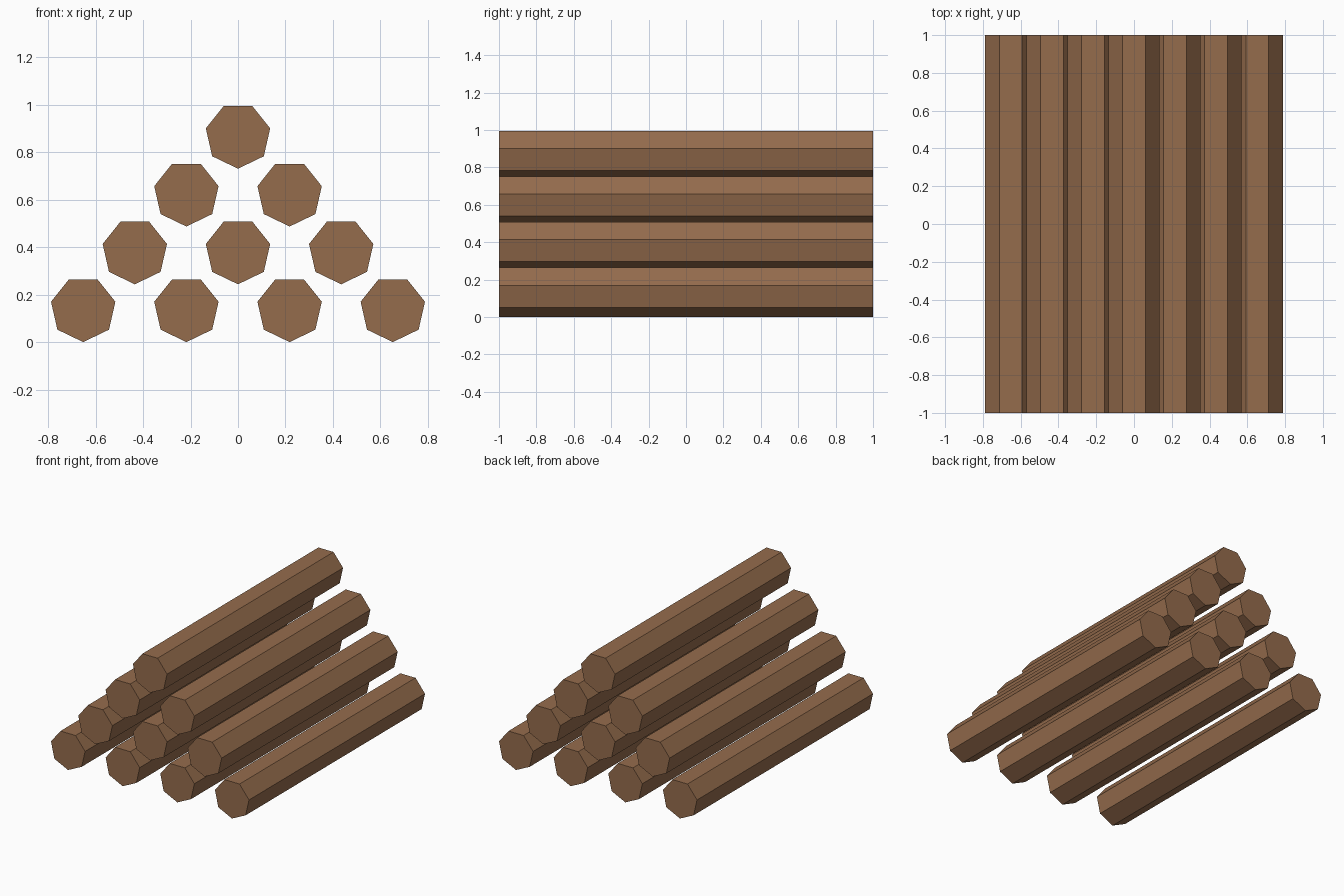
import bpy
import math

if "Cube" in bpy.data.objects:
    bpy.data.objects.remove(bpy.data.objects["Cube"])

RADIUS = 0.139      # seven-sided log
LENGTH = 2.0
STEP_X = 0.4348     # spacing within a row
STEP_Z = 0.2435     # spacing between rows

# Brown wood
wood = bpy.data.materials.new("brown_wood")
wood.diffuse_color = (0.30, 0.15, 0.073, 1.0)
wood.use_nodes = True
wood.node_tree.nodes["Principled BSDF"].inputs["Base Color"].default_value = wood.diffuse_color


def add_log(row, i, x, z):
    """One heptagonal log along y, with a corner pointing down."""
    bpy.ops.mesh.primitive_cylinder_add(
        vertices=7, radius=RADIUS, depth=LENGTH, end_fill_type='NGON',
        location=(x, 0, z), rotation=(-math.pi / 2, 0, 0))
    log = bpy.context.object
    log.name = f"log_row{row + 1}_{i + 1}"
    log.data.materials.append(wood)


# Pyramid stack: rows of 4, 3, 2, 1
for row in range(4):
    count = 4 - row
    for i in range(count):
        add_log(row, i, (i - (count - 1) / 2) * STEP_X, RADIUS + row * STEP_Z)
